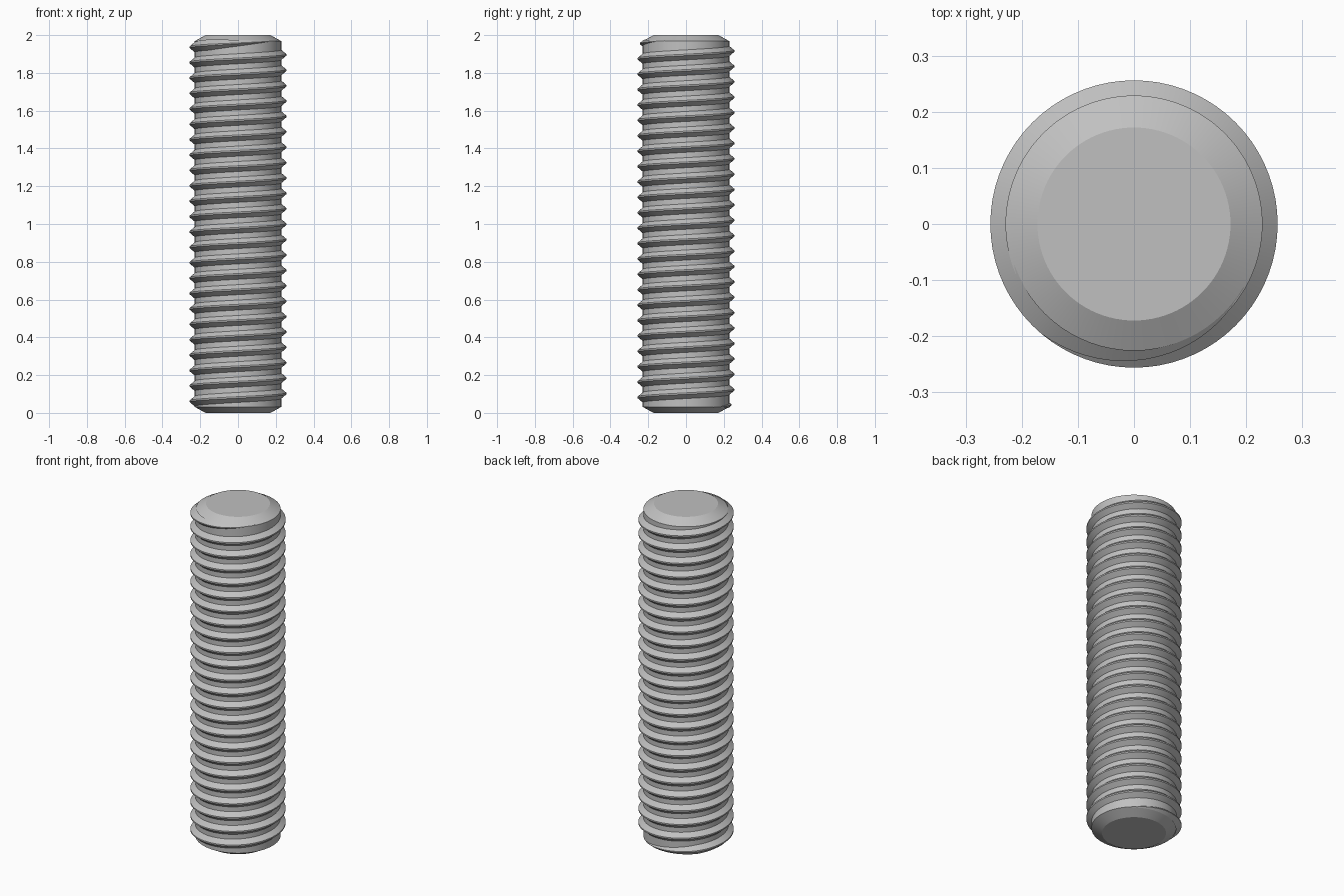
import bpy, bmesh
from math import cos, sin, tau, radians

cube = bpy.data.objects.get("Cube")
if cube:
    bpy.data.objects.remove(cube, do_unlink=True)

steel = bpy.data.materials.new("plain_grey_steel")
steel.use_nodes = True
GREY = (0.53, 0.53, 0.53, 1)
steel.diffuse_color = GREY
steel.node_tree.nodes["Principled BSDF"].inputs["Base Color"].default_value = GREY

CORE_R, CREST_R, END_R = 0.229, 0.256, 0.172
PITCH, SEGS = 0.0815, 72
START, TURNS = radians(40), 23 + 290 / 360
FADE = 100 / 360                       # run-out length in turns


def finish(bm, name):
    bmesh.ops.recalc_face_normals(bm, faces=bm.faces)
    mesh = bpy.data.meshes.new(name)
    bm.to_mesh(mesh)
    bm.free()
    mesh.materials.append(steel)
    obj = bpy.data.objects.new(name, mesh)
    bpy.context.collection.objects.link(obj)
    bpy.ops.object.select_all(action='DESELECT')
    obj.select_set(True)
    bpy.context.view_layer.objects.active = obj
    bpy.ops.object.shade_smooth_by_angle(angle=radians(25))
    return obj


def bridge(bm, a, b, closed=True):
    n = len(a)
    for i in range(n if closed else n - 1):
        j = (i + 1) % n
        bm.faces.new((a[i], a[j], b[j], b[i]))


# Cylindrical core with a chamfer at each end
bm = bmesh.new()
rings = []
for r, z in ((END_R, 0), (CORE_R, 0.032), (CORE_R, 1.968), (END_R, 2)):
    rings.append([bm.verts.new((r * cos(tau * i / 96), r * sin(tau * i / 96), z))
                  for i in range(96)])
for lower, upper in zip(rings, rings[1:]):
    bridge(bm, lower, upper)
bm.faces.new(rings[0])
bm.faces.new(rings[-1])
finish(bm, "rod_core")

# Right-handed helical thread, fading into the core at both ends
bm = bmesh.new()
steps = round(TURNS * SEGS)
root = CORE_R - 0.004
z_start = 1 - TURNS * PITCH / 2
sections = []
for i in range(steps + 1):
    turn = TURNS * i / steps
    fade = max(0.05, min(1, turn / FADE, (TURNS - turn) / FADE))
    angle = START + tau * turn
    z = z_start + PITCH * turn
    crest = root + (CREST_R - root) * fade
    base, tip = 0.030 * fade, 0.004 * fade
    profile = ((root, -base), (crest, -tip), (crest, tip), (root, base))
    sections.append([bm.verts.new((r * cos(angle), r * sin(angle), z + dz))
                     for r, dz in profile])
for a, b in zip(sections, sections[1:]):
    bridge(bm, a, b)
bm.faces.new(sections[0])
bm.faces.new(sections[-1])
finish(bm, "helical_thread")
